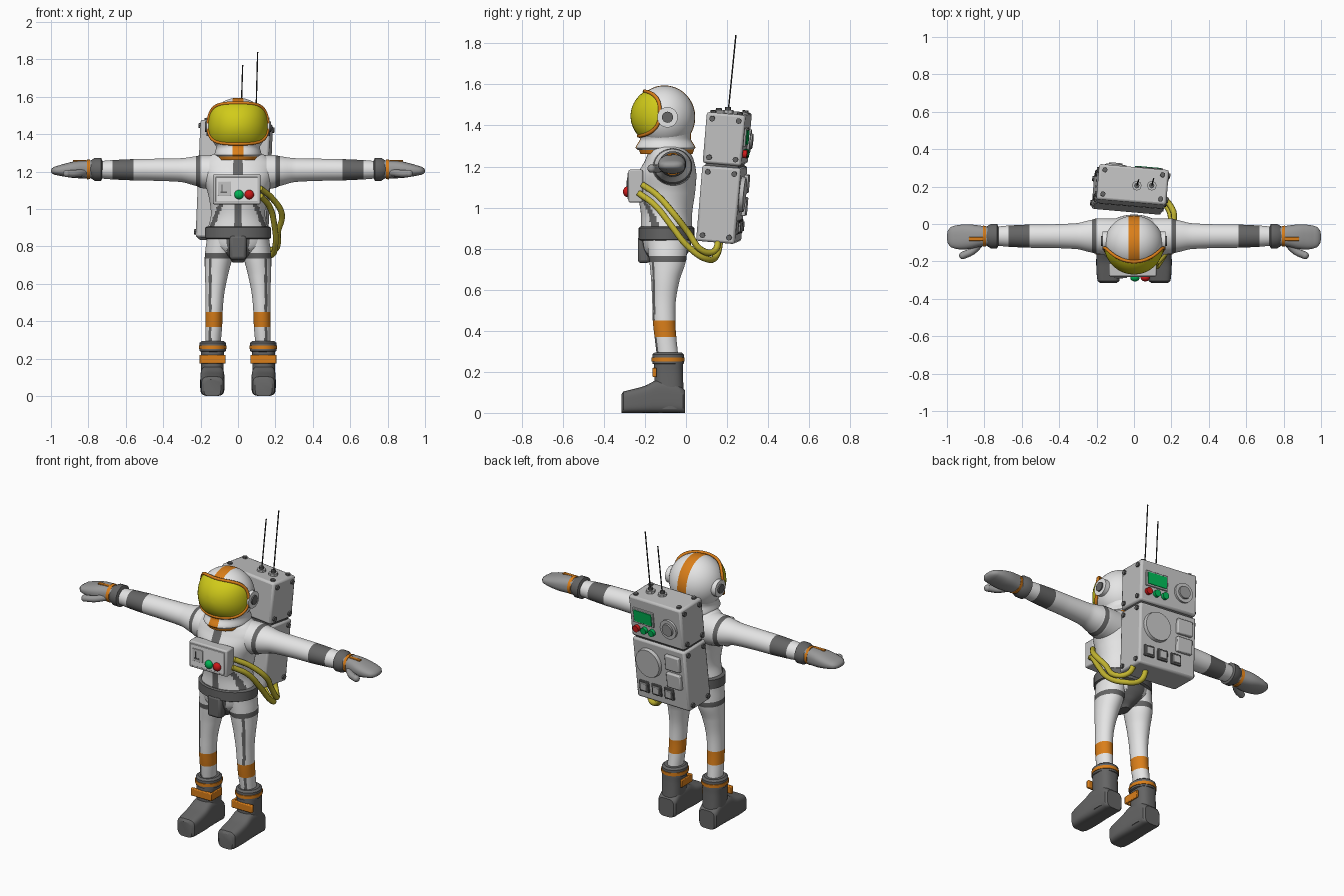
import bpy, bmesh
from math import sin, cos, pi, radians, sqrt, copysign
from mathutils import Matrix, Vector

if "Cube" in bpy.data.objects:
    bpy.data.objects.remove(bpy.data.objects["Cube"])

COLOURS = {
    "white": (0.78, 0.78, 0.78), "pack_grey": (0.54, 0.54, 0.54), "glove_grey": (0.32, 0.32, 0.32),
    "dark_grey": (0.13, 0.13, 0.13), "orange": (0.70, 0.21, 0.01), "visor_yellow": (0.64, 0.60, 0.01),
    "hose_yellow": (0.54, 0.46, 0.03), "green": (0.0, 0.46, 0.09), "red": (0.62, 0.01, 0.01),
    "black": (0.03, 0.03, 0.03)}
MATS = {}
for key, rgb in COLOURS.items():
    m = bpy.data.materials.new(key)
    m.use_nodes = True
    m.diffuse_color = (*rgb, 1)
    m.node_tree.nodes["Principled BSDF"].inputs["Base Color"].default_value = (*rgb, 1)
    MATS[key] = m
MADE = []


def finish(name, bm, mats, rule=None, bevel=0):
    """Turn a bmesh into an object; rule(face centre) picks the material index."""
    bmesh.ops.recalc_face_normals(bm, faces=bm.faces)
    if rule:
        for f in bm.faces:
            f.material_index = int(rule(f.calc_center_median()))
    me = bpy.data.meshes.new(name)
    bm.to_mesh(me)
    bm.free()
    for k in mats.split():
        me.materials.append(MATS[k])
    ob = bpy.data.objects.new(name, me)
    bpy.context.collection.objects.link(ob)
    if bevel:
        mod = ob.modifiers.new("bevel", "BEVEL")
        mod.width, mod.segments = bevel, 2
    MADE.append(ob)
    return ob


def smooth_keys(keys, step):
    """Catmull-Rom interpolation of the cross-section keys."""
    out = []
    for i in range(len(keys) - 1):
        p = [Vector(keys[max(0, min(len(keys) - 1, i + d))]) for d in (-1, 0, 1, 2)]
        n = max(1, round(abs(p[2][0] - p[1][0]) / step))
        for j in range(n):
            t = j / n
            m1, m2 = (p[2] - p[0]) / 2, (p[3] - p[1]) / 2
            q = (p[1] * (2*t**3 - 3*t*t + 1) + m1 * (t**3 - 2*t*t + t)
                 + p[2] * (3*t*t - 2*t**3) + m2 * (t**3 - t*t))
            q[0] = p[1][0] + (p[2][0] - p[1][0]) * t
            out.append(q)
    return out + [Vector(keys[-1])]


def loft(name, axis, keys, mats, rule=None, side=1, n=40, power=2, step=0.015, smooth=True):
    """Skin superellipse sections (t, c1, c2, r1, r2) along an axis."""
    bm = bmesh.new()
    rings = []
    for t, c1, c2, r1, r2 in (smooth_keys(keys, step) if smooth else keys):
        ring = []
        for j in range(n):
            a = 2 * pi * (j + 0.5) / n
            u = c1 + r1 * copysign(abs(cos(a)) ** (2 / power), cos(a))
            v = c2 + r2 * copysign(abs(sin(a)) ** (2 / power), sin(a))
            x, y, z = {"x": (t, u, v), "y": (u, t, v), "z": (u, v, t)}[axis]
            ring.append(bm.verts.new((side * x, y, z)))
        rings.append(ring)
    for a, b in zip(rings, rings[1:]):
        for j in range(n):
            bm.faces.new((a[j], a[(j + 1) % n], b[(j + 1) % n], b[j]))
    bm.faces.new(rings[0])
    bm.faces.new(rings[-1])
    return finish(name, bm, mats, rule)


def box(name, centre, size, mat, frame=Matrix(), bevel=0.006):
    bm = bmesh.new()
    bmesh.ops.create_cube(bm, size=1, matrix=frame @ Matrix.Translation(centre) @ Matrix.Diagonal((*size, 1)))
    return finish(name, bm, mat, bevel=bevel)


def disc(name, centre, axis, r, depth, mat, frame=Matrix(), r2=None, n=24):
    turn = {"x": Matrix.Rotation(pi/2, 4, "Y"), "y": Matrix.Rotation(-pi/2, 4, "X"), "z": Matrix()}[axis]
    bm = bmesh.new()
    bmesh.ops.create_cone(bm, cap_ends=True, segments=n, radius1=r, radius2=r if r2 is None else r2,
                          depth=depth, matrix=frame @ Matrix.Translation(centre) @ turn)
    return finish(name, bm, mat)


def ball(name, centre, radii, mat):
    bm = bmesh.new()
    bmesh.ops.create_uvsphere(bm, u_segments=24, v_segments=14, radius=1,
                              matrix=Matrix.Translation(centre) @ Matrix.Diagonal((*radii, 1)))
    return finish(name, bm, mat)


def tube(name, points, r, mat, cyclic=False):
    cu = bpy.data.curves.new(name, "CURVE")
    cu.dimensions, cu.bevel_depth, cu.bevel_resolution, cu.use_fill_caps = "3D", r, 2, True
    sp = cu.splines.new("BEZIER")
    sp.bezier_points.add(len(points) - 1)
    for b, p in zip(sp.bezier_points, points):
        b.co, b.handle_left_type, b.handle_right_type = p, "AUTO", "AUTO"
    sp.use_cyclic_u, sp.resolution_u = cyclic, 6
    cu.materials.append(MATS[mat])
    bpy.context.collection.objects.link(bpy.data.objects.new(name, cu))


# Torso with dark seams and pelvis
def torso_rule(c):
    x, front = abs(c.x), c.y < -0.09
    if c.z < 0.84:
        return x < 0.06
    if front and x < 0.021:
        return 1
    return front and 0.9 < c.z < 1.05 and abs(x - 0.09 - (1.03 - c.z) * 0.4) < 0.013


loft("torso", "z", [(.715, 0, -.10, .03, .05), (.75, 0, -.10, .07, .09), (.80, 0, -.095, .15, .115),
     (.87, 0, -.095, .165, .125), (.97, 0, -.095, .145, .125), (1.08, 0, -.095, .16, .14),
     (1.17, 0, -.09, .19, .14), (1.24, 0, -.08, .2, .115), (1.285, 0, -.085, .15, .095),
     (1.31, 0, -.09, .1, .08)], "white dark_grey", torso_rule, n=72, step=.01)
loft("belt", "z", [(.84, 0, -.095, .165, .13), (.845, 0, -.095, .177, .137), (.9, 0, -.095, .177, .137),
     (.907, 0, -.095, .165, .13)], "dark_grey", smooth=False)
box("belt_pouch", (0, -.205, .795), (.09, .06, .13), "dark_grey", bevel=.015)

# Limbs, built for each side
for s, tag in ((1, "left"), (-1, "right")):
    loft(tag + "_arm", "x", [(.10, -.07, 1.195, .10, .095), (.2, -.065, 1.2, .095, .088),
         (.225, -.065, 1.203, .088, .079), (.3, -.065, 1.208, .070, .064), (.45, -.065, 1.21, .063, .059),
         (.56, -.065, 1.21, .062, .057), (.67, -.065, 1.21, .057, .052), (.75, -.065, 1.21, .05, .046)],
         "white dark_grey", lambda c: .2 < abs(c.x) < .225 or .56 < abs(c.x) < .67, s, step=.0125)
    loft(tag + "_glove_cuff", "x", [(.725, -.065, 1.212, .05, .045), (.732, -.065, 1.212, .066, .062),
         (.765, -.065, 1.212, .066, .062), (.79, -.065, 1.212, .05, .046)], "dark_grey", None, s, smooth=False)
    loft(tag + "_glove", "x", [(.76, -.065, 1.212, .048, .046), (.82, -.065, 1.212, .056, .048),
         (.88, -.068, 1.21, .066, .044), (.94, -.07, 1.207, .065, .032), (.98, -.07, 1.205, .054, .022),
         (.995, -.07, 1.204, .035, .013), (1.0, -.07, 1.204, .012, .005)], "glove_grey", None, s, power=2.5)
    loft(tag + "_wrist_strap", "x", [(.79, -.065, 1.212, .054, .052), (.808, -.065, 1.212, .057, .054)],
         "orange", None, s, smooth=False)
    box(tag + "_hand_strap", (s * .845, -.08, 1.257), (.075, .02, .008), "orange", bevel=.002)
    tube(tag + "_thumb", [(s * .82, -.10, 1.195), (s * .865, -.145, 1.19), (s * .915, -.168, 1.19)], .02, "glove_grey")
    ball(tag + "_thumb_tip", (s * .915, -.168, 1.19), (.02, .02, .02), "glove_grey")

    def leg_rule(c):
        if .37 < c.z < .45:
            return 2
        return .735 < c.z < .765 or (c.z < .735 and c.y < -.12 and .142 < abs(c.x) < .156)

    loft(tag + "_leg", "z", [(.25, .135, -.088, .040, .052), (.37, .13, -.1, .045, .053),
         (.45, .128, -.107, .046, .055), (.55, .123, -.107, .05, .058), (.65, .115, -.1, .062, .07),
         (.735, .105, -.09, .073, .088), (.765, .1, -.09, .076, .093), (.85, .09, -.09, .076, .1)],
         "white dark_grey orange", leg_rule, s, n=56, step=.01)
    loft(tag + "_boot_shaft", "z", [(.02, .137, -.08, .061, .072), (.2, .137, -.085, .06, .07),
         (.24, .137, -.085, .062, .07)], "dark_grey", None, s, power=2.6)
    loft(tag + "_boot_cuff", "z", [(.235, .135, -.087, .06, .066), (.24, .135, -.087, .07, .077),
         (.285, .135, -.087, .07, .077), (.295, .135, -.087, .058, .065)], "dark_grey", None, s, smooth=False)
    loft(tag + "_boot_ring", "z", [(.251, .135, -.087, .074, .081), (.27, .135, -.087, .074, .081)],
         "orange", None, s, smooth=False)
    loft(tag + "_foot", "y", [(-.315, .137, .045, .045, .045), (-.305, .137, .052, .058, .052),
         (-.25, .137, .059, .064, .059), (-.2, .137, .066, .065, .066), (-.14, .137, .08, .064, .08),
         (-.05, .137, .075, .062, .075), (-.015, .137, .06, .06, .06), (-.005, .137, .055, .05, .055)],
         "dark_grey", None, s, power=4)
    # Strap wraps the front and the inner side
    box(tag + "_boot_strap_front", (s * .137, -.153, .197), (.14, .02, .046), "orange", bevel=.005)
    box(tag + "_boot_strap_side", (s * .073, -.105, .197), (.012, .1, .046), "orange", bevel=.004)

    # Ear hubs
    disc(tag + "_ear_pad", (s * .152, -.09, 1.44), "x", .05, .035, "white")
    disc(tag + "_ear_hub", (s * .165, -.09, 1.44), "x", .027, .025, "dark_grey")

# Helmet dome, skinned sideways so that the stripe edges stay straight
dome = [-.157 * cos(pi * i / 24) for i in range(1, 24)]
dome = sorted([x for x in dome if abs(x) > .035] + [-.03, 0, .03])
loft("helmet_dome", "x", [(x, -.105, 1.44, .15 * sqrt(1 - (x / .157) ** 2), .155 * sqrt(1 - (x / .157) ** 2))
     for x in dome], "white orange", lambda c: abs(c.x) < .03, n=56, smooth=False)
loft("helmet_collar", "z", [(1.28, 0, -.1, .115, .135), (1.29, 0, -.1, .126, .146), (1.305, 0, -.1, .123, .14),
     (1.33, 0, -.1, .118, .125), (1.37, 0, -.105, .13, .13), (1.4, 0, -.105, .14, .138)],
     "white orange", lambda c: abs(c.x) < .03, n=64, step=.008)
loft("neck_ring", "z", [(1.262, 0, -.095, .112, .128), (1.284, 0, -.095, .118, .135)], "orange", smooth=False)


# Visor: a rounded patch of an ellipsoid with a tube rim
def visor_point(r, a):
    az = radians(82) * r * copysign(abs(cos(a)) ** .72, cos(a))
    el = radians(7) + radians(47) * r * copysign(abs(sin(a)) ** .72, sin(a))
    return Vector((.162 * sin(az) * cos(el) ** .6, -.105 - .165 * cos(az) * cos(el), 1.445 + .15 * sin(el)))


bm = bmesh.new()
grid = [[bm.verts.new(visor_point(i / 10, 2 * pi * j / 48)) for j in range(48)] for i in range(1, 11)]
hub = bm.verts.new(visor_point(0, 0))
for j in range(48):
    k = (j + 1) % 48
    bm.faces.new((hub, grid[0][j], grid[0][k]))
    for a, b in zip(grid, grid[1:]):
        bm.faces.new((a[j], b[j], b[k], a[k]))
finish("visor", bm, "visor_yellow")
tube("visor_rim", [visor_point(1, 2 * pi * j / 48) for j in range(48)], .009, "orange", True)

# Chest control box
box("chest_box", (-.007, -.245, 1.105), (.255, .07, .16), "pack_grey", bevel=.008)
box("chest_plate", (-.007, -.281, 1.105), (.225, .006, .13), "white", bevel=.002)
box("chest_meter", (-.072, -.285, 1.11), (.07, .006, .075), "pack_grey", bevel=.002)
box("meter_needle", (-.085, -.289, 1.11), (.006, .004, .045), "dark_grey", bevel=0)
box("meter_base", (-.075, -.289, 1.09), (.035, .004, .008), "dark_grey", bevel=0)
ball("chest_button_green", (.005, -.287, 1.077), (.025, .02, .025), "green")
ball("chest_button_red", (.06, -.287, 1.077), (.025, .02, .025), "red")

# Backpack, slightly tilted
PACK = (Matrix.Translation((-.02, .185, 1.15)) @ Matrix.Rotation(radians(-5), 4, "Z")
        @ Matrix.Rotation(radians(2), 4, "Y") @ Matrix.Rotation(radians(-5), 4, "X"))
box("pack_core", (0, 0, 0), (.35, .16, .58), "dark_grey", PACK)
for tag, lo, hi in (("upper", .066, .315), ("lower", -.315, .055)):
    box(tag + "_pack", (0, 0, (lo + hi) / 2), (.375, .19, hi - lo), "pack_grey", PACK, .012)
    for sx in (-1, 1):
        for sy in (-1, 1):
            for z in (lo + .03, hi - .03):
                disc(tag + "_pack_screw", (sx * .19, sy * .065, z), "x", .014, .014, "dark_grey", PACK, n=8)
for sx in (-1, 1):
    for sy in (-1, 1):
        disc("pack_top_screw", (sx * .155, sy * .065, .318), "z", .014, .014, "dark_grey", PACK, n=8)
box("pack_screen_frame", (.085, .098, .205), (.145, .012, .09), "pack_grey", PACK, .003)
box("pack_screen", (.085, .105, .205), (.125, .006, .07), "green", PACK, .001)
for x, colour in ((.14, "red"), (.085, "green"), (.03, "green")):
    disc("pack_button_" + colour, (x, .1, .125), "y", .02, .03, colour, PACK)
disc("pack_dial_rim", (-.095, .1, .18), "y", .058, .016, "pack_grey", PACK)
disc("pack_dial", (-.095, .105, .18), "y", .042, .024, "glove_grey", PACK, .036)
disc("pack_hatch", (.075, .1, -.075), "y", .09, .03, "pack_grey", PACK, .084)
for z in (-.03, -.14):
    box("pack_module", (-.105, .1, z), (.1, .03, .09), "pack_grey", PACK)
for x in (.125, .035, -.055):
    box("pack_switch_frame", (x, .098, -.235), (.066, .014, .066), "dark_grey", PACK, .003)
    box("pack_switch", (x, .104, -.235), (.046, .018, .046), "pack_grey", PACK, .003)

# Antennas on the pack top
for x, top in ((.025, 1.77), (.105, 1.84)):
    base = Vector((x - .01, .205, 1.46))
    disc("antenna_socket", base, "z", .026, .03, "pack_grey", n=8)
    disc("antenna_nut", base + Vector((0, 0, .015)), "z", .014, .03, "dark_grey", n=8)
    tube("antenna", [base, (x, .205 + (top - 1.46) * .1, top)], .0035, "black")

# Air hoses from chest to pack underside
tube("upper_hose", [(.12, -.21, 1.11), (.18, -.14, 1.06), (.235, -.06, .97), (.215, .01, .88),
                    (.205, .08, .79), (.16, .14, .79), (.13, .16, .86)], .016, "hose_yellow")
tube("lower_hose", [(.12, -.23, 1.07), (.17, -.15, 1.01), (.195, -.07, .91), (.2, .01, .81),
                    (.17, .1, .75), (.08, .15, .77), (.05, .17, .86)], .016, "hose_yellow")

# Smooth shading with sharp edges kept
bpy.ops.object.select_all(action="DESELECT")
for ob in MADE:
    ob.select_set(True)
bpy.context.view_layer.objects.active = MADE[0]
bpy.ops.object.shade_smooth_by_angle(angle=radians(35))
